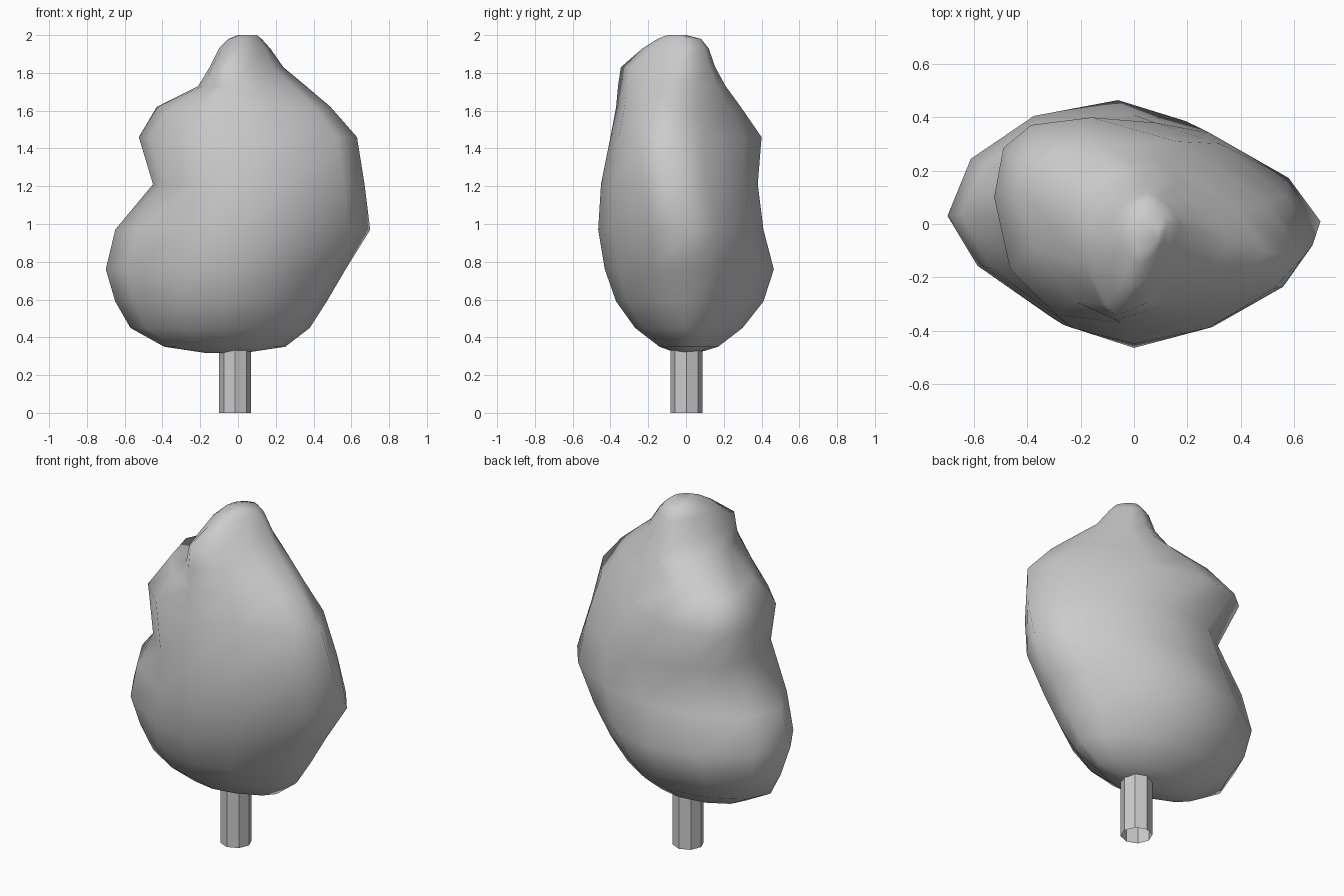
import bpy, bmesh
from math import sin, cos, pi

# Foliage cross-sections: z, left tip x y, right tip x y, front x y, back x y, left-side roundness
RINGS = [
    (0.317, -0.17, 0.00, 0.03, 0.00, -0.07, -0.05, -0.07, 0.06, 1.0),
    (0.35, -0.39, 0.00, 0.25, 0.00, -0.07, -0.14, -0.07, 0.17, 1.0),
    (0.45, -0.57, 0.03, 0.38, 0.00, -0.08, -0.27, -0.10, 0.30, 1.0),
    (0.59, -0.65, 0.05, 0.47, 0.00, -0.06, -0.37, -0.10, 0.41, 1.0),
    (0.76, -0.70, 0.03, 0.57, 0.00, -0.04, -0.43, -0.06, 0.465, 1.0),
    (0.97, -0.65, 0.04, 0.70, 0.01, 0.00, -0.465, 0.00, 0.41, 1.0),
    (1.21, -0.45, 0.00, 0.67, -0.08, 0.00, -0.45, 0.08, 0.38, 0.75),
    (1.46, -0.525, 0.10, 0.63, -0.13, -0.02, -0.40, -0.16, 0.40, 0.68),
    (1.62, -0.43, 0.13, 0.49, -0.10, -0.05, -0.37, -0.12, 0.29, 0.9),
    (1.73, -0.21, 0.00, 0.36, -0.06, -0.07, -0.36, 0.04, 0.21, 1.0),
    (1.83, -0.15, -0.12, 0.24, -0.02, -0.07, -0.345, 0.05, 0.155, 1.0),
    (1.93, -0.10, -0.08, 0.17, 0.00, 0.00, -0.23, 0.05, 0.12, 1.0),
    (1.98, -0.05, -0.03, 0.125, 0.00, 0.02, -0.15, 0.05, 0.08, 1.0),
    (2.00, 0.00, -0.03, 0.10, -0.03, 0.04, -0.10, 0.04, 0.00, 1.0),
]


def loft(name, rings, caps, smooth):
    """Skin a stack of equal-length point loops."""
    bm = bmesh.new()
    loops = [[bm.verts.new(p) for p in ring] for ring in rings]
    n = len(loops[0])
    for a, b in zip(loops, loops[1:]):
        for i in range(n):
            j = (i + 1) % n
            bm.faces.new((a[i], a[j], b[j], b[i]))
    if caps:
        bm.faces.new(loops[0][::-1])
        bm.faces.new(loops[-1])
    for f in bm.faces:
        f.smooth = smooth
    mesh = bpy.data.meshes.new(name)
    bm.to_mesh(mesh)
    bm.free()
    obj = bpy.data.objects.new(name, mesh)
    bpy.context.collection.objects.link(obj)
    return obj


def blob_ring(z, lx, ly, rx, ry, fx, fy, bx, by, left_power):
    """Four quarter arcs joining the right, back, left and front tips."""
    pts = []
    for i in range(12):
        c, s = round(cos(pi * i / 6), 6), round(sin(pi * i / 6), 6)
        if c < 0:
            power = left_power * (1.3 if s < 0 else 1.02)
        else:
            power = 1.25 if s < 0 else 1.3
        c_amt, s_amt = abs(c) ** power, abs(s) ** power
        tx, ty = (lx, ly) if c < 0 else (rx, ry)
        mx, my = (fx, fy) if s < 0 else (bx, by)
        pts.append((mx + (tx - mx) * c_amt, ty + (my - ty) * s_amt, z))
    return pts


# Foliage
loft("foliage", [blob_ring(*r) for r in RINGS], True, True)

# Trunk: open octagonal tube
trunk = [[(-0.015 + 0.085 * cos(k * pi / 4), 0.003 + 0.085 * sin(k * pi / 4), z)
          for k in range(8)] for z in (0.0, 0.36)]
loft("trunk", trunk, False, False)
